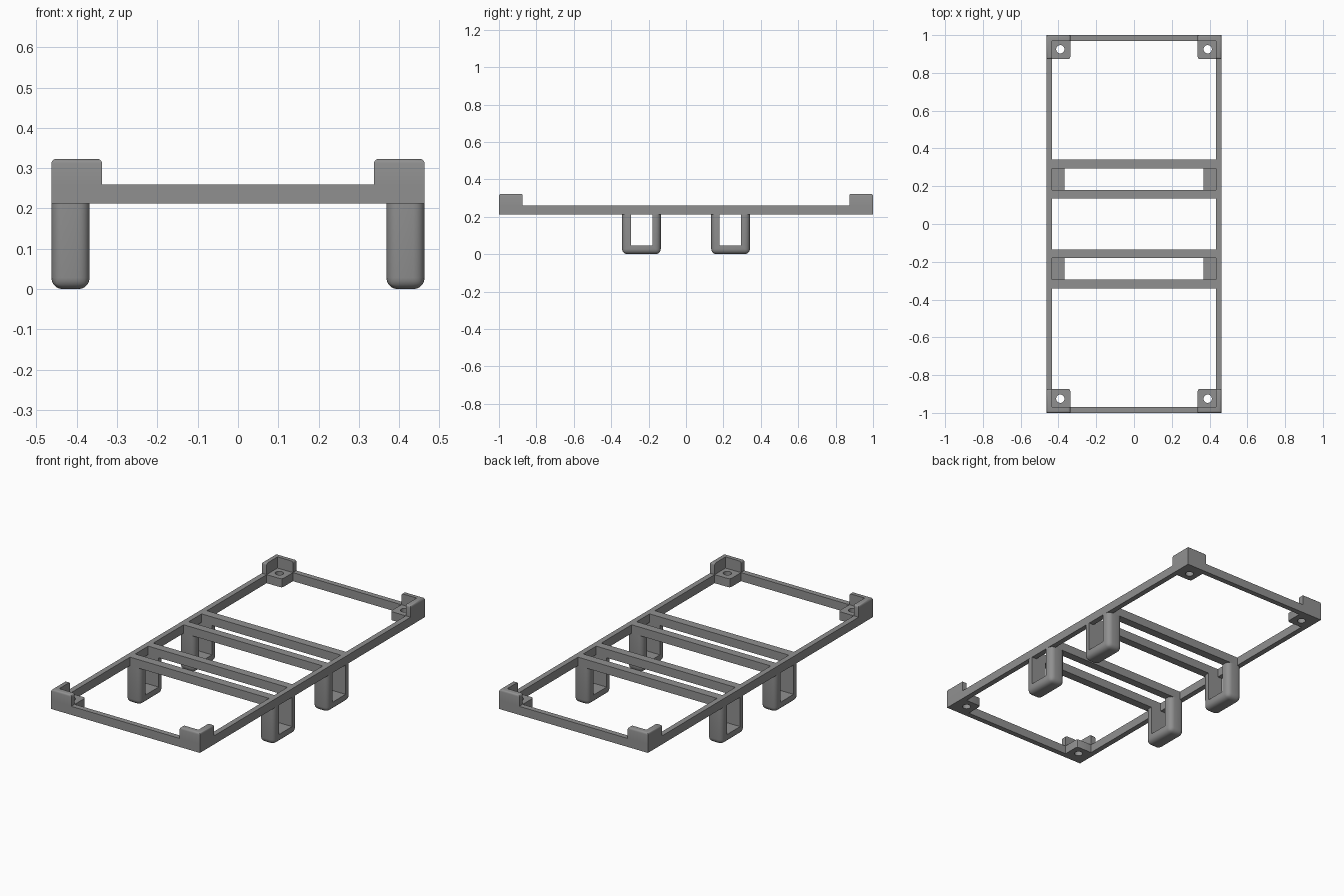
import bpy, bmesh, math

if "Cube" in bpy.data.objects:
    bpy.data.objects.remove(bpy.data.objects["Cube"])

W, L, T = 0.463, 1.0, 0.03            # half width, half length, rail thickness
Z0, Z1, Z2 = 0.212, 0.26, 0.323       # frame bottom, frame top, corner wall top
CX, CY = 0.337, 0.873                 # inner limits of the corner brackets
BARS = (0.135, 0.18, 0.295, 0.342)    # y edges of the two cross bars on each half
IX, IY = W - T, L - T

grey = bpy.data.materials.new("grey plastic")
grey.diffuse_color = (0.28, 0.28, 0.28, 1)
grey.use_nodes = True
grey.node_tree.nodes["Principled BSDF"].inputs["Base Color"].default_value = grey.diffuse_color


def finish(ob, smooth=True):
    ob.data.materials.clear()
    ob.data.materials.append(grey)
    bpy.ops.object.select_all(action='DESELECT')
    ob.select_set(True)
    bpy.context.view_layer.objects.active = ob
    if smooth:
        bpy.ops.object.shade_smooth_by_angle(angle=math.radians(35))


def to_object(bm, name):
    bmesh.ops.recalc_face_normals(bm, faces=bm.faces)
    me = bpy.data.meshes.new(name)
    bm.to_mesh(me)
    bm.free()
    ob = bpy.data.objects.new(name, me)
    bpy.context.collection.objects.link(ob)
    return ob


def prism(points, z0, z1):
    bm = bmesh.new()
    face = bm.faces.new([bm.verts.new((x, y, z0)) for x, y in points])
    ext = bmesh.ops.extrude_face_region(bm, geom=[face])
    for v in ext['geom']:
        if isinstance(v, bmesh.types.BMVert):
            v.co.z = z1
    return bm


def rect(x0, x1, y0, y1):
    return [(x0, y0), (x1, y0), (x1, y1), (x0, y1)]


# Flat frame: outline with openings and screw holes, extruded
loops = [rect(-W, W, -L, L), rect(-IX, IX, -BARS[0], BARS[0])]
notch = [(IX, BARS[3]), (IX, CY), (CX + 0.012, CY), (CX + 0.0035, CY + 0.0035),
         (CX, CY + 0.012), (CX, IY)]
for s in (-1, 1):
    loops.append([(x, s * y) for x, y in rect(-IX, IX, BARS[1], BARS[2])])
    loops.append([(x, s * y) for x, y in notch + [(-x, y) for x, y in reversed(notch)]])
    for sx in (-1, 1):
        loops.append([(sx * 0.39 + 0.022 * math.cos(a * math.pi / 12),
                       s * 0.925 + 0.022 * math.sin(a * math.pi / 12)) for a in range(24)])
curve = bpy.data.curves.new("frame", 'CURVE')
curve.dimensions = '2D'
curve.fill_mode = 'BOTH'
curve.extrude = (Z1 - Z0) / 2
for pts in loops:
    sp = curve.splines.new('POLY')
    sp.points.add(len(pts) - 1)
    for p, (x, y) in zip(sp.points, pts):
        p.co = (x, y, 0, 1)
    sp.use_cyclic_u = True
frame = bpy.data.objects.new("frame", curve)
frame.location.z = (Z0 + Z1) / 2
bpy.context.collection.objects.link(frame)
bpy.context.view_layer.objects.active = frame
frame.select_set(True)
bpy.ops.object.convert(target='MESH')
frame = bpy.context.view_layer.objects.active
bm = bmesh.new()
bm.from_mesh(frame.data)
bmesh.ops.remove_doubles(bm, verts=bm.verts, dist=0.0005)
bmesh.ops.recalc_face_normals(bm, faces=bm.faces)
bm.to_mesh(frame.data)
bm.free()
finish(frame)

for sx in (-1, 1):
    for sy in (-1, 1):
        tag = ("left" if sx < 0 else "right") + ("_front" if sy < 0 else "_back")

        # L-shaped corner wall with softened outer top edges
        pts = [(W, L), (CX, L), (CX, IY), (IX, IY), (IX, CY), (W, CY)]
        bm = prism([(sx * x, sy * y) for x, y in pts], Z1, Z2)
        edges = []
        for e in bm.edges:
            m = (e.verts[0].co + e.verts[1].co) / 2
            inner = abs(m.x) < IX + 0.001 and abs(m.y) < IY + 0.001
            on_end = abs(m.x) < CX + 0.001 or abs(m.y) < CY + 0.001
            if m.z > Z2 - 0.001 and (on_end or not inner):
                if abs(abs(m.x) - IX) > 0.001 and abs(abs(m.y) - IY) > 0.001 or on_end:
                    edges.append(e)
        bmesh.ops.bevel(bm, geom=edges, offset=0.011, segments=3, profile=0.5,
                        affect='EDGES', clamp_overlap=True)
        finish(to_object(bm, "corner_wall_" + tag))

        # U-shaped leg loop: rounded block with an opening cut through sideways
        ys = sorted((sy * BARS[0], sy * BARS[3]))
        xs = sorted((sx * 0.368, sx * W))
        bm = prism(rect(*xs, *ys), 0, Z0)
        edges = [e for e in bm.edges if min(v.co.z for v in e.verts) < 0.001]
        bmesh.ops.bevel(bm, geom=edges, offset=0.028, segments=5, profile=0.5,
                        affect='EDGES')
        leg = to_object(bm, "leg_loop_" + tag)
        ys = sorted((sy * BARS[1], sy * BARS[2]))
        cutter = to_object(prism(rect(-1, 1, *ys), 0.047, 0.4), "leg_cutter")
        cutter.hide_render = True
        mod = leg.modifiers.new("opening", 'BOOLEAN')
        mod.operation = 'DIFFERENCE'
        mod.solver = 'EXACT'
        mod.object = cutter
        finish(leg, False)
        bpy.ops.object.modifier_apply(modifier=mod.name)
        bpy.data.objects.remove(cutter)
        finish(leg)
